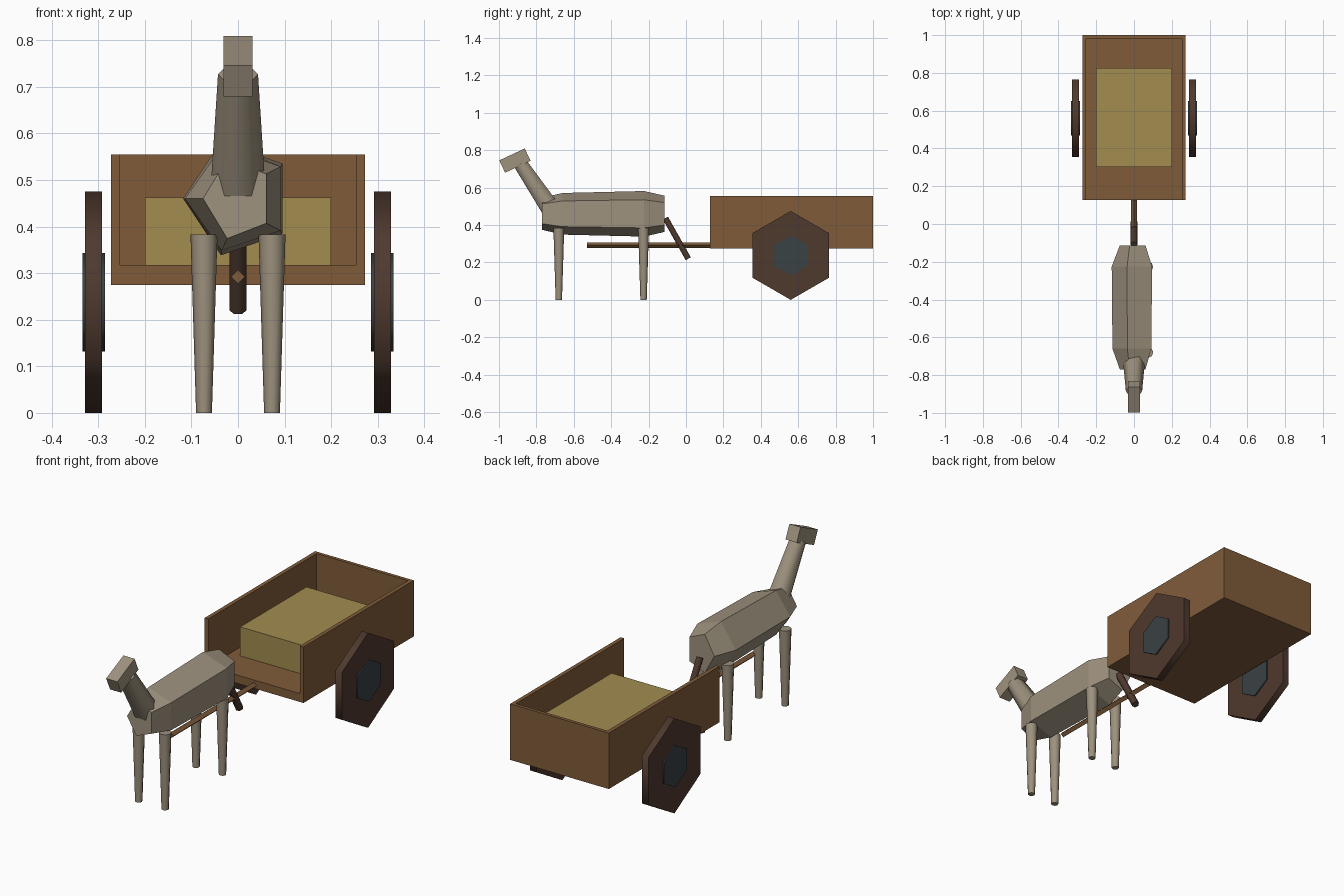
import bpy, bmesh, math
from mathutils import Vector, Matrix

cube = bpy.data.objects.get("Cube")
if cube:
    bpy.data.objects.remove(cube, do_unlink=True)


def material(name, rgb):
    m = bpy.data.materials.new(name)
    m.use_nodes = True
    m.diffuse_color = (*rgb, 1)
    m.node_tree.nodes["Principled BSDF"].inputs["Base Color"].default_value = (*rgb, 1)
    return m


WOOD = material("cart_wood", (0.216, 0.107, 0.042))
DARK = material("dark_wood", (0.078, 0.041, 0.027))
IRON = material("hub_iron", (0.042, 0.054, 0.058))
HAY = material("hay", (0.361, 0.262, 0.078))
HIDE = material("hide", (0.342, 0.287, 0.209))


def finish(name, bm, mat, smooth=False):
    bmesh.ops.recalc_face_normals(bm, faces=bm.faces)
    mesh = bpy.data.meshes.new(name)
    bm.to_mesh(mesh)
    bm.free()
    mesh.materials.append(mat)
    obj = bpy.data.objects.new(name, mesh)
    bpy.context.collection.objects.link(obj)
    if smooth:
        bpy.ops.object.select_all(action="DESELECT")
        obj.select_set(True)
        bpy.context.view_layer.objects.active = obj
        bpy.ops.object.shade_smooth_by_angle(angle=math.radians(65))
    return obj


def box(name, low, high, mat, tilt=0):
    low, high = Vector(low), Vector(high)
    bm = bmesh.new()
    place = (Matrix.Translation((low + high) / 2) @ Matrix.Rotation(tilt, 4, "X")
             @ Matrix.Diagonal((*(high - low), 1)))
    bmesh.ops.create_cube(bm, size=1, matrix=place)
    return finish(name, bm, mat)


def rod(name, start, end, r1, r2, sides, mat, phase=0, smooth=True):
    """Tapered prism; each ring starts at the axis-perpendicular nearest x (or z)."""
    start, end = Vector(start), Vector(end)
    axis = (end - start).normalized()
    u = Vector((0, 0, 1)) if abs(axis.x) > 0.9 else Vector((1, 0, 0))
    v = axis.cross(u)
    bm = bmesh.new()
    rings = []
    for centre, r in ((start, r1), (end, r2)):
        angles = [phase + math.tau * i / sides for i in range(sides)]
        rings.append([bm.verts.new(centre + r * (u * math.cos(a) + v * math.sin(a)))
                      for a in angles])
    loft(bm, rings)
    return finish(name, bm, mat, smooth)


def loft(bm, rings):
    n = len(rings[0])
    for a, b in zip(rings, rings[1:]):
        for i in range(n):
            j = (i + 1) % n
            bm.faces.new((a[i], a[j], b[j], b[i]))
    bm.faces.new(rings[0])
    bm.faces.new(rings[-1])


# Cart box, open at the front
box("cart_floor", (-0.253, 0.127, 0.275), (0.253, 0.983, 0.317), WOOD)
box("cart_back_board", (-0.253, 0.983, 0.275), (0.253, 1.0, 0.555), WOOD)
for side, s in (("left", 1), ("right", -1)):
    xs = sorted((s * 0.253, s * 0.273))
    box(side + "_cart_side", (xs[0], 0.127, 0.275), (xs[1], 1.0, 0.555), WOOD)
box("hay_load", (-0.2, 0.303, 0.317), (0.2, 0.827, 0.462), HAY)

# Wheels and hubs
for side, s in (("left", 1), ("right", -1)):
    for part, x1, x2, r, mat in (("wheel", 0.292, 0.328, 0.2375, DARK),
                                 ("hub", 0.286, 0.334, 0.106, IRON)):
        rod(f"{side}_{part}", (s * x1, 0.56, 0.2375), (s * x2, 0.56, 0.2375),
            r, r, 6, mat)

# Draw pole
rod("draw_pole", (0, -0.53, 0.292), (0, 0.14, 0.292), 0.015, 0.015, 4, WOOD, smooth=False)

# Body: five-sided barrel with tapered ends
bm = bmesh.new()
rings = []
for y, rx, rz in ((-0.77, 0.075, 0.09), (-0.66, 0.114, 0.117),
                  (-0.225, 0.118, 0.128), (-0.115, 0.076, 0.102)):
    angles = [math.pi + math.tau * i / 5 for i in range(5)]
    rings.append([bm.verts.new((rx * math.cos(a), y, 0.46 + rz * math.sin(a)))
                  for a in angles])
loft(bm, rings)
finish("body", bm, HIDE)

# Neck, head and tail
rod("neck", (0, -0.728, 0.493), (0, -0.885, 0.727), 0.058, 0.043, 6, HIDE)
box("head", (-0.031, -0.9895, 0.708), (0.031, -0.8395, 0.781), HIDE,
    tilt=math.radians(25))
rod("tail", (0, -0.11, 0.437), (0, 0.012, 0.22), 0.018, 0.018, 6, DARK)

# Legs
for end, y in (("front", -0.68), ("rear", -0.227)):
    for side, s in (("left", 1), ("right", -1)):
        rod(f"{end}_{side}_leg", (s * 0.073, y, 0), (s * 0.073, y, 0.383),
            0.017, 0.029, 8, HIDE)
